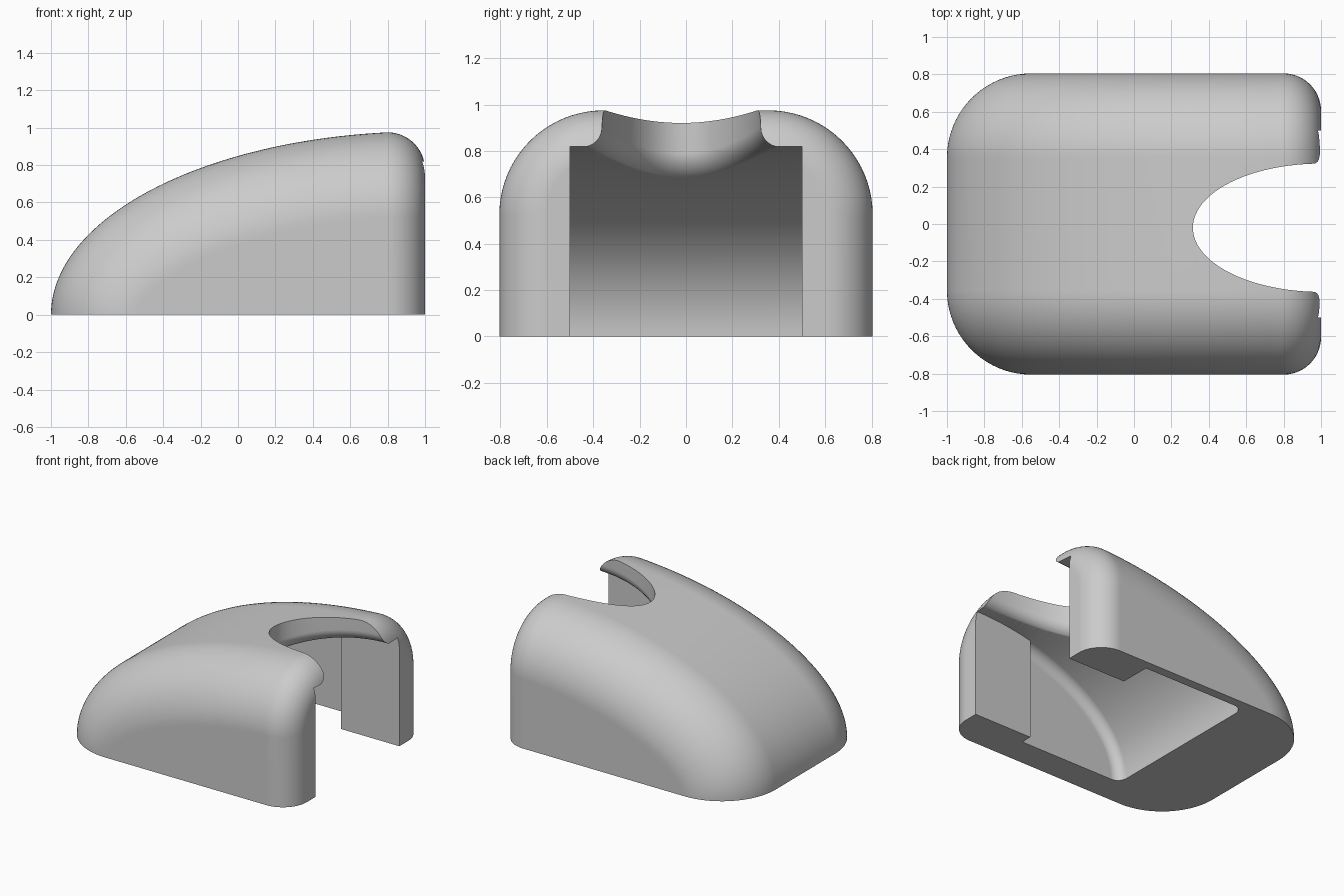
import bpy, bmesh
from math import sin, cos, pi, sqrt, radians, acos

if "Cube" in bpy.data.objects:
    bpy.data.objects.remove(bpy.data.objects["Cube"], do_unlink=True)

grey = bpy.data.materials.new("plain grey")
grey.use_nodes = True
COLOUR = (0.6, 0.6, 0.6, 1)
grey.diffuse_color = COLOUR
grey.node_tree.nodes["Principled BSDF"].inputs["Base Color"].default_value = COLOUR

TOP_LENGTH, TOP_HEIGHT = 2.0, 0.98      # outer quarter ellipse
ROOF_LENGTH, ROOF_HEIGHT = 1.36, 0.82   # hollow quarter ellipse
HALF_WIDTH, EDGE, END = 0.805, 0.45, 0.2


def finish(name, bm):
    bmesh.ops.recalc_face_normals(bm, faces=bm.faces)
    mesh = bpy.data.meshes.new(name)
    bm.to_mesh(mesh)
    bm.free()
    mesh.materials.append(grey)
    obj = bpy.data.objects.new(name, mesh)
    bpy.context.collection.objects.link(obj)
    return obj


def hull(name, points):
    bm = bmesh.new()
    for p in points:
        bm.verts.new(p)
    bmesh.ops.remove_doubles(bm, verts=bm.verts, dist=0.0005)
    res = bmesh.ops.convex_hull(bm, input=bm.verts)
    loose = [v for v in bm.verts if not v.link_faces]
    bmesh.ops.delete(bm, geom=loose, context="VERTS")
    bmesh.ops.dissolve_limit(bm, angle_limit=radians(0.1),
                             verts=bm.verts, edges=bm.edges)
    return finish(name, bm)


def rounded_arch(a, b, x_end, y0, y1, r, steps, arc):
    """Quarter ellipse swept across y, with its long edges rounded by r."""
    pts = []
    t_end = acos((1 - x_end) / a)
    for i in range(steps + 1):
        t = t_end * i / steps
        x, z = 1 - a * cos(t), b * sin(t)
        nx, nz = cos(t) / a, -sin(t) / b
        size = sqrt(nx * nx + nz * nz)
        for j in range(arc + 1):
            q = pi / 2 * j / arc
            d = r * (1 - sin(q)) / size
            px, pz = min(x + nx * d, x_end), max(z + nz * d, 0)
            side = r * (1 - cos(q))
            pts += [(px, y0 + side, pz), (px, y1 - side, pz)]
    return pts + [(x_end, y0, 0), (x_end, y1, 0)]


# Outer shell: sloping arch, then the rounded upright end
points = rounded_arch(TOP_LENGTH, TOP_HEIGHT, 0.77, -HALF_WIDTH, HALF_WIDTH, EDGE, 64, 20)
for k in range(15):
    f = pi / 2 * k / 14
    inset = END * (1 - cos(f))
    x = 1 - END + END * sin(f)
    r = EDGE - inset
    for s in (-1, 1):
        points.append((x, s * (HALF_WIDTH - inset), 0))
        for j in range(21):
            q = pi / 2 * j / 20
            points.append((x, s * (HALF_WIDTH - EDGE + r * cos(q)),
                           0.975 - EDGE + r * sin(q)))
shell = hull("cover_shell", points)

# Wide hollow, open underneath
hollow = hull("hollow_cutter", [
    (x, y, z if z > 0.0001 else -0.1) for x, y, z in
    rounded_arch(ROOF_LENGTH, ROOF_HEIGHT, 0.51, -0.585, 0.735, 0.075, 40, 8)]
    + rounded_arch(ROOF_LENGTH, ROOF_HEIGHT, 0.51, -0.585, 0.735, 0.075, 40, 8))


def roof(x):
    u = min(x - 1, 0) / ROOF_LENGTH
    return ROOF_HEIGHT * sqrt(1 - u * u)


# Narrower doorway through the upright end
door_points = []
for i in range(21):
    x = 0.5 + 0.5 * i / 20
    door_points += [(x, s * 0.5, z) for s in (-1, 1) for z in (-0.1, roof(x) - 0.001)]
door_points += [(1.2, s * 0.5, z) for s in (-1, 1) for z in (-0.1, ROOF_HEIGHT - 0.001)]
doorway = hull("doorway_cutter", door_points)


# Oval notch in the top, flared where it meets the roof of the hollow
def notch_ring(bm, offset, height):
    ring = []
    for i in range(96):
        u = 2 * pi * i / 96
        x = 1 + (0.685 + offset) * cos(u)
        y = -0.02 + (0.343 + offset) * sin(u)
        ring.append(bm.verts.new((x, y, height(x))))
    return ring


bm = bmesh.new()
FLARE = 0.083
rings = [notch_ring(bm, FLARE, lambda x: 0.3)]
for k in range(9):
    q = pi / 2 * (1 - k / 8)
    rings.append(notch_ring(bm, FLARE * (1 - cos(q)),
                            lambda x: roof(x) - 0.003 + FLARE * (1 - sin(q))))
rings.append(notch_ring(bm, 0, lambda x: 1.2))
for low, high in zip(rings, rings[1:]):
    for i in range(96):
        j = (i + 1) % 96
        bm.faces.new((low[i], low[j], high[j], high[i]))
bm.faces.new(rings[0])
bm.faces.new(rings[-1])
notch = finish("notch_cutter", bm)

# Cut the shell, then shade it
bpy.ops.object.select_all(action="DESELECT")
bpy.context.view_layer.objects.active = shell
shell.select_set(True)
for cutter in (hollow, doorway, notch):
    cutter.hide_render = True
    mod = shell.modifiers.new(cutter.name, "BOOLEAN")
    mod.operation, mod.solver, mod.object = "DIFFERENCE", "EXACT", cutter
    bpy.ops.object.modifier_apply(modifier=mod.name)
    bpy.data.objects.remove(cutter, do_unlink=True)

bpy.ops.object.shade_smooth_by_angle(angle=radians(30))
weighted = shell.modifiers.new("even_shading", "WEIGHTED_NORMAL")
weighted.keep_sharp = True
